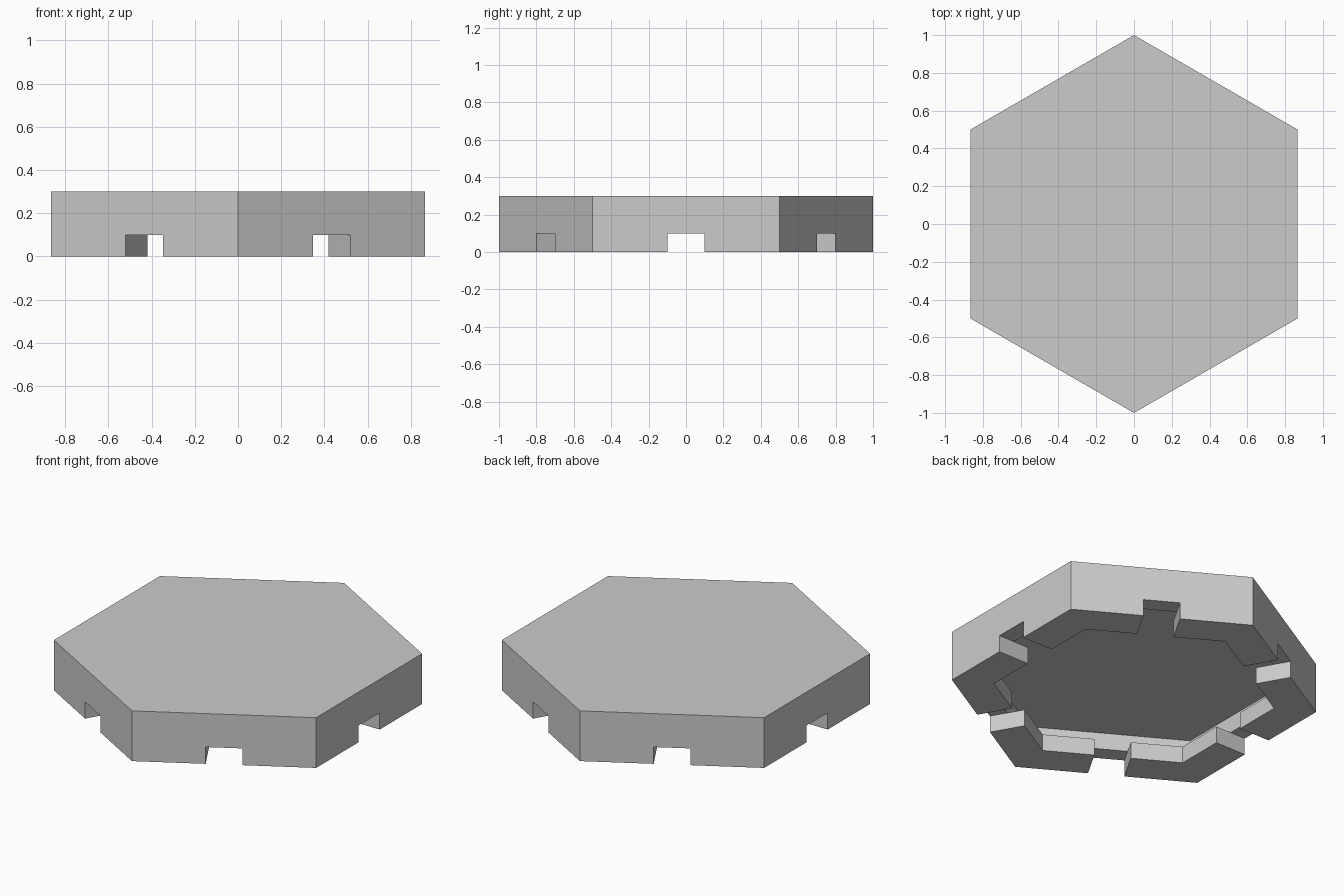
import bpy, bmesh, math
from mathutils import Matrix, Vector

default = bpy.data.objects.get("Cube")
if default:
    bpy.data.objects.remove(default, do_unlink=True)

# Distances from the centre to the flat sides, and the level heights
OUTER = math.sqrt(3) / 2
CAVITY = OUTER - 0.1
LEDGE = OUTER - 0.2
NOTCH = 0.1                      # half the notch width
FLOOR, STEP, CEILING, TOP = 0, 0.1, 0.2, 0.3
SLOPE = math.tan(math.radians(30))


def corner(dist):
    """Half the side length of a hexagon at this distance."""
    return dist * SLOPE


bm = bmesh.new()


def face(points, turn=0):
    rot = Matrix.Rotation(math.radians(60 * turn), 3, 'Z')
    bm.faces.new([bm.verts.new(rot @ Vector(p)) for p in points])


def hexagon(dist, z):
    radius = 2 * corner(dist)
    face([(radius * math.cos(math.radians(60 * i + 30)),
           radius * math.sin(math.radians(60 * i + 30)), z) for i in range(6)])


# Top plate and the ceiling of the hollow
hexagon(OUTER, TOP)
hexagon(CAVITY, CEILING)

for k in range(6):
    # Outer wall with its notch
    c = corner(OUTER)
    face([(OUTER, -c, TOP), (OUTER, -c, FLOOR), (OUTER, -NOTCH, FLOOR),
          (OUTER, -NOTCH, STEP), (OUTER, NOTCH, STEP), (OUTER, NOTCH, FLOOR),
          (OUTER, c, FLOOR), (OUTER, c, TOP)], k)
    # Inner wall above the ledge
    m = corner(CAVITY)
    face([(CAVITY, -m, CEILING), (CAVITY, -m, STEP), (CAVITY, -NOTCH, STEP),
          (CAVITY, NOTCH, STEP), (CAVITY, m, STEP), (CAVITY, m, CEILING)], k)
    # Notch ceiling
    face([(OUTER, -NOTCH, STEP), (OUTER, NOTCH, STEP),
          (CAVITY, NOTCH, STEP), (CAVITY, -NOTCH, STEP)], k)
    for s in (-1, 1):
        n, i = s * NOTCH, s * corner(LEDGE)
        # Underside of the foot, ledge top, ledge inner wall, notch cheek
        face([(OUTER, n, FLOOR), (OUTER, s * c, FLOOR),
              (LEDGE, i, FLOOR), (LEDGE, n, FLOOR)], k)
        face([(CAVITY, n, STEP), (CAVITY, s * m, STEP),
              (LEDGE, i, STEP), (LEDGE, n, STEP)], k)
        face([(LEDGE, n, FLOOR), (LEDGE, i, FLOOR),
              (LEDGE, i, STEP), (LEDGE, n, STEP)], k)
        face([(OUTER, n, FLOOR), (LEDGE, n, FLOOR), (LEDGE, n, STEP),
              (CAVITY, n, STEP), (OUTER, n, STEP)], k)

# Weld the panels into one closed shell
bmesh.ops.remove_doubles(bm, verts=bm.verts[:], dist=0.0001)
bmesh.ops.recalc_face_normals(bm, faces=bm.faces[:])
mesh = bpy.data.meshes.new("hexagonal_tile")
bm.to_mesh(mesh)
bm.free()

# Plain grey finish
grey = bpy.data.materials.new("light_grey")
grey.use_nodes = True
colour = (0.6, 0.6, 0.6, 1)
grey.diffuse_color = colour
for node in grey.node_tree.nodes:
    if node.type == 'BSDF_PRINCIPLED':
        node.inputs["Base Color"].default_value = colour
mesh.materials.append(grey)

tile = bpy.data.objects.new("hexagonal_tile", mesh)
bpy.context.scene.collection.objects.link(tile)
